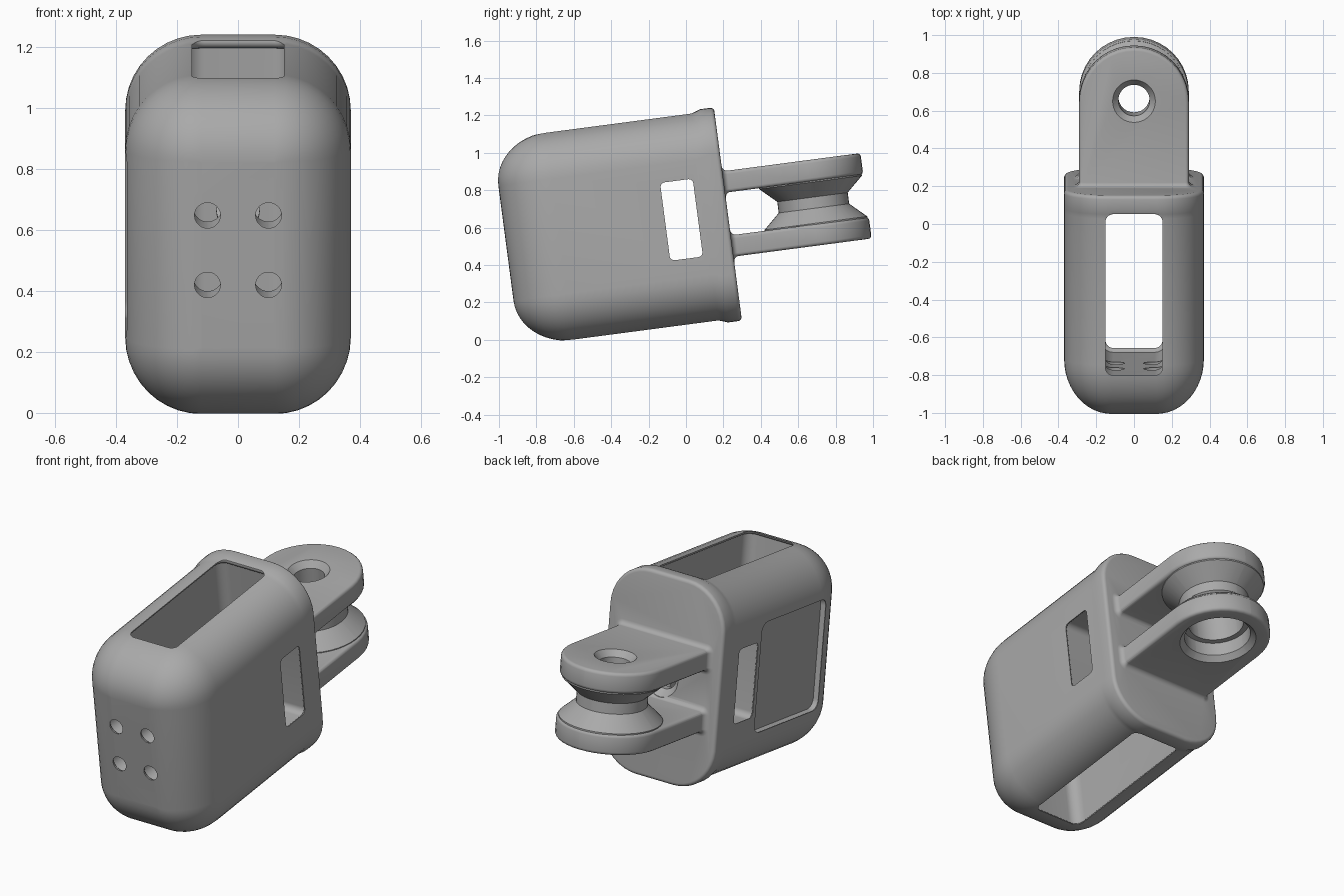
import bpy, bmesh
from math import sin, cos, pi, radians
from mathutils import Matrix

cube = bpy.data.objects.get("Cube")
if cube:
    bpy.data.objects.remove(cube, do_unlink=True)

TILT = Matrix.Rotation(radians(7.5), 4, 'X')
MID = 0.638          # height of the housing axis before tilting
grey = bpy.data.materials.new("plain_grey")
grey.use_nodes = True
grey.diffuse_color = (0.4, 0.4, 0.4, 1)
grey.node_tree.nodes["Principled BSDF"].inputs["Base Color"].default_value = (0.4, 0.4, 0.4, 1)


def rounded_rect(ha, hb, r, seg=10):
    r = min(r, 0.999 * ha, 0.999 * hb)
    pts = []
    for k, (sa, sb) in enumerate([(1, 1), (-1, 1), (-1, -1), (1, -1)]):
        for i in range(seg + 1):
            t = (k + i / seg) * pi / 2
            pts.append((sa * (ha - r) + r * cos(t), sb * (hb - r) + r * sin(t)))
    return pts


def loft(name, axis, centre, sections):
    """Skin rounded rectangles (position, half a, half b, radius) along an axis."""
    place = {'X': lambda a, b, t: (t, a, b),
             'Y': lambda a, b, t: (a, t, b),
             'Z': lambda a, b, t: (a, b, t)}[axis]
    bm = bmesh.new()
    rings = []
    for t, ha, hb, r in sections:
        rings.append([bm.verts.new(place(a + centre[0], b + centre[1], t))
                      for a, b in rounded_rect(ha, hb, r)])
    n = len(rings[0])
    for lo, hi in zip(rings, rings[1:]):
        for i in range(n):
            j = (i + 1) % n
            bm.faces.new((lo[i], lo[j], hi[j], hi[i]))
    bm.faces.new(rings[0])
    bm.faces.new(rings[-1])
    bmesh.ops.recalc_face_normals(bm, faces=bm.faces)
    mesh = bpy.data.meshes.new(name)
    bm.to_mesh(mesh)
    bm.free()
    mesh.materials.append(grey)
    ob = bpy.data.objects.new(name, mesh)
    bpy.context.collection.objects.link(ob)
    return ob


def turned(name, axis, centre, profile):
    """Round part from (position, radius) pairs."""
    return loft(name, axis, centre, [(t, r, r, r) for t, r in profile])


def lip(edge, direction, size, steps=4):
    """Quarter-round flare as (position, growth), from outside the surface inwards."""
    out = [(edge + direction * 0.08, size)]
    for i in range(steps + 1):
        a = i / steps * pi / 2
        out.append((edge - direction * size * sin(a), size * (1 - cos(a))))
    return out


def flared(name, axis, centre, ha, hb, r, rims):
    return loft(name, axis, centre, [(t, ha + g, hb + g, r + g) for t, g in rims])


def combine(target, tool, operation):
    mod = target.modifiers.new(tool.name, 'BOOLEAN')
    mod.operation = operation
    mod.solver = 'EXACT'
    mod.object = tool
    bpy.context.view_layer.objects.active = target
    bpy.ops.object.modifier_apply(modifier=mod.name)
    bpy.data.objects.remove(tool, do_unlink=True)


# Housing: domed front, straight sides, flange at the back
HX, HZ, R = 0.37, 0.56, 0.25
shell = []
for i in range(13):
    a = i / 12 * pi / 2
    inset = R * (1 - sin(a))
    shell.append((-0.887 + 0.29 * (1 - cos(a)), HX - inset, HZ - inset, max(R - inset, 0.004)))
shell += [(0.185, HX, HZ, R), (0.21, HX, HZ + 0.006, R), (0.235, HX, HZ + 0.015, R)]
for i in range(5):
    a = i / 4 * pi / 2
    inset = 0.02 * (1 - cos(a))
    shell.append((0.29 + 0.02 * sin(a), HX - inset, HZ + 0.015 - inset, R - inset))
housing = loft("mount_housing", 'Y', (0, MID), shell)

# Hinge lugs with rounded ends and filleted roots
LUG_IN, LUG_OUT, PIVOT = 0.115, 0.23, 0.77
for side, label in ((-1, "lower"), (1, "upper")):
    rim = []
    for i in range(4):
        a = i / 3 * pi / 2
        rim.append((0.018 * (1 - sin(a)), 0.018 * (1 - cos(a))))
    layers = [(LUG_IN + d, g) for d, g in reversed(rim)][::-1]
    layers = [(LUG_IN + 0.018 * (1 - cos(i * pi / 6)), 0.018 * (1 - sin(i * pi / 6))) for i in range(4)]
    layers += [(LUG_OUT - t + LUG_IN, g) for t, g in reversed(layers)]
    lug = loft(label + "_lug", 'Z', (0, 0.4775),
               [(MID + side * t, 0.29 - g, 0.5775 - g, 0.29 - g) for t, g in layers])
    combine(housing, lug, 'UNION')
    root = [(0.28, 0.03)] + [(0.31 + 0.03 * (1 - cos(i * pi / 8)), 0.03 * (1 - sin(i * pi / 8)) - 0.001)
                             for i in range(5)]
    fillet = flared(label + "_root", 'Y', (0, MID + side * (LUG_IN + LUG_OUT) / 2),
                    0.29, (LUG_OUT - LUG_IN) / 2, 0.018, root)
    combine(housing, fillet, 'UNION')

# Waisted spacer between the lugs
half = [(0.03, 0.19), (0.11, 0.277), (0.17, 0.277)]
spacer = turned("hinge_spacer", 'Z', (0, PIVOT),
                [(MID - t, r) for t, r in reversed(half)] + [(MID + t, r) for t, r in half])
combine(housing, spacer, 'UNION')

# Cavity open at top and bottom
cavity_rims = lip(MID - HZ, -1, 0.022) + lip(MID + HZ, 1, 0.022)[::-1]
cutters = [flared("cavity", 'Z', (0, -0.22), 0.15, 0.43, 0.04, cavity_rims)]

# Side slot through both walls, shallow recess on one side
slot_rims = lip(-HX, -1, 0.012) + lip(HX, 1, 0.012)[::-1]
cutters.append(flared("side_slot", 'X', (0.06, 0.64), 0.088, 0.21, 0.025, slot_rims))
cutters.append(flared("side_recess", 'X', (-0.355, MID), 0.3, 0.31, 0.05,
                      lip(-HX, -1, 0.012) + [(-0.332, 0)]))

# Four front holes with soft rims
for x in (-0.1, 0.1):
    for z in (0.54, 0.77):
        cutters.append(turned("front_hole", 'Y', (x, z),
                              [(t, 0.042 + g) for t, g in lip(-0.887, -1, 0.025)] + [(-0.6, 0.042)]))

# Rear screw hole
cutters.append(turned("rear_hole", 'Y', (0, MID),
                      [(0.15, 0.07), (0.275, 0.07), (0.312, 0.107), (0.35, 0.107)]))

# Stepped pivot bore: countersunk above, counterbored below
bore = [(-0.3, 0.21), (-0.232, 0.21), (-0.2, 0.18), (-0.12, 0.18), (-0.119, 0.15),
        (0.05, 0.15), (0.051, 0.083), (0.195, 0.083), (0.232, 0.115), (0.3, 0.115)]
cutters.append(turned("pivot_bore", 'Z', (0, PIVOT), [(MID + t, r) for t, r in bore]))

for tool in cutters:
    combine(housing, tool, 'DIFFERENCE')

# Tilt and shade
housing.data.transform(TILT)
bpy.ops.object.select_all(action='DESELECT')
housing.select_set(True)
bpy.context.view_layer.objects.active = housing
bpy.ops.object.shade_smooth_by_angle(angle=radians(32))
